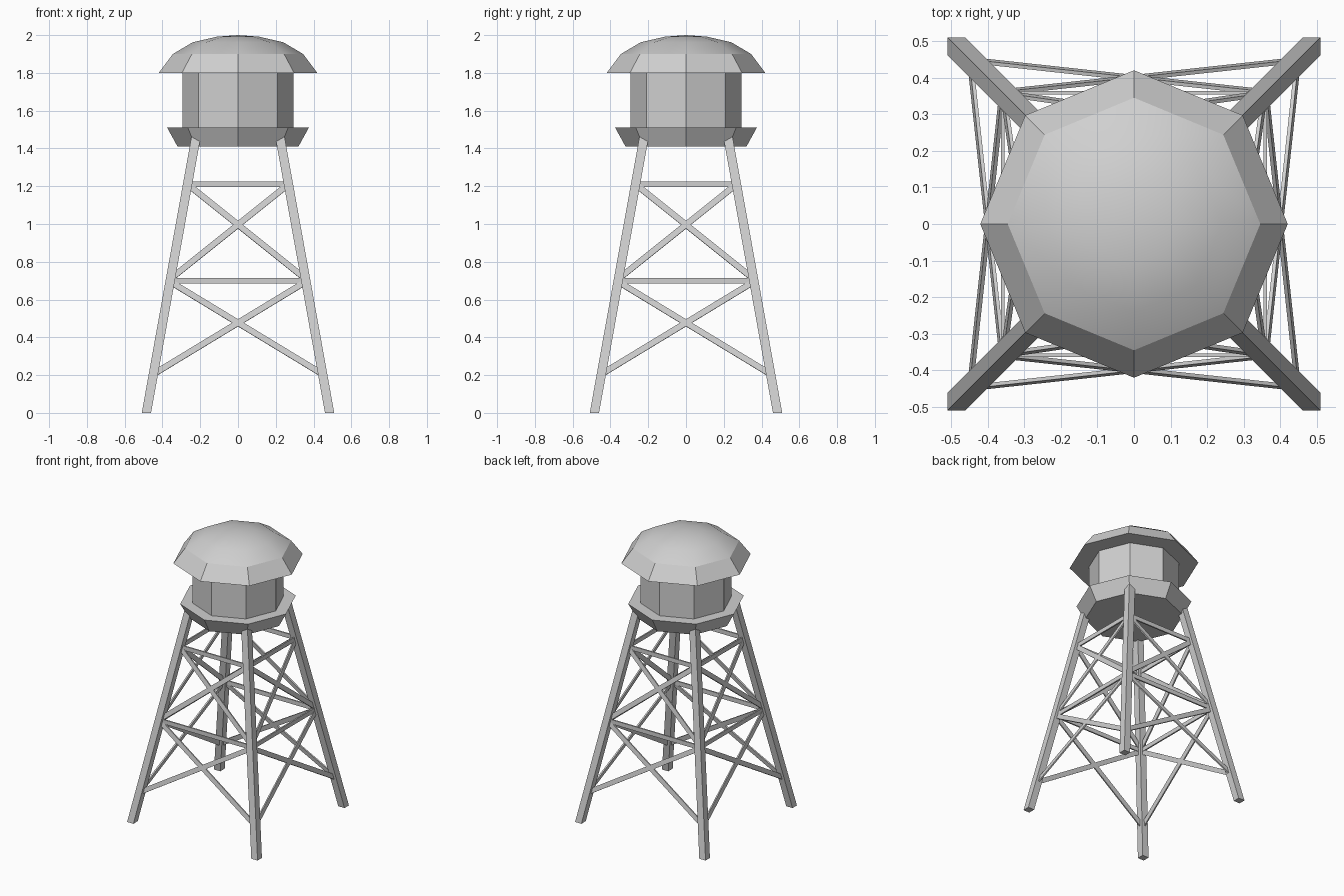
import bpy, bmesh
from math import cos, sin, pi
from mathutils import Vector, Matrix

cube = bpy.data.objects.get("Cube")
if cube:
    bpy.data.objects.remove(cube, do_unlink=True)

GREY = (0.63, 0.63, 0.63, 1)
mat = bpy.data.materials.new("light_grey")
mat.use_nodes = True
mat.diffuse_color = GREY
mat.node_tree.nodes["Principled BSDF"].inputs["Base Color"].default_value = GREY

SIDES = 8
BASE, SLOPE, HALF = 0.485, 0.18, 0.0245   # leg centre at ground, inward lean, half width


def finish(name, bm):
    bmesh.ops.recalc_face_normals(bm, faces=bm.faces)
    me = bpy.data.meshes.new(name)
    bm.to_mesh(me)
    bm.free()
    me.materials.append(mat)
    ob = bpy.data.objects.new(name, me)
    bpy.context.collection.objects.link(ob)
    return ob


def octagon_body(name, profile, smooth_above=None):
    """Closed eight-sided body from (radius, height) pairs; the part above a height is smooth."""
    bm = bmesh.new()
    rings = []
    for r, z in profile:
        if r == 0:
            rings.append([bm.verts.new((0, 0, z))])
        else:
            rings.append([bm.verts.new((r * cos(2 * pi * i / SIDES), r * sin(2 * pi * i / SIDES), z))
                          for i in range(SIDES)])
    for lo, hi in zip(rings, rings[1:]):
        for i in range(SIDES):
            j = (i + 1) % SIDES
            top = [hi[0]] if len(hi) == 1 else [hi[j], hi[i]]
            bm.faces.new([lo[i], lo[j]] + top)
    for ring in (rings[0], rings[-1]):
        if len(ring) > 1:
            bm.faces.new(ring)
    if smooth_above is not None:
        for f in bm.faces:
            f.smooth = f.calc_center_median().z > smooth_above
        for e in bm.edges:
            e.smooth = any(v.co.z > smooth_above + 0.001 for v in e.verts)
    return finish(name, bm)


def leg_offset(z):
    return BASE - SLOPE * z


def leg(name, sx, sy, top=1.49):
    """Square post sheared toward the tank."""
    bm = bmesh.new()
    bmesh.ops.create_cube(bm, size=2)
    for v in bm.verts:
        z = top if v.co.z > 0 else 0
        c = leg_offset(z)
        v.co = (sx * c + v.co.x * HALF, sy * c + v.co.y * HALF, z)
    finish(name, bm)


def brace(name, x0, z0, x1, z1, turn, lean, width=0.032, depth=0.01):
    """Thin bar between two points of a tower side."""
    a = Vector((x0, -leg_offset(z0), z0))
    b = Vector((x1, -leg_offset(z1), z1))
    along = (b - a).normalized()
    normal = Vector((0, -1, SLOPE if lean else 0)).normalized()
    across = normal.cross(along).normalized()
    bm = bmesh.new()
    bmesh.ops.create_cube(bm, size=1)
    for v in bm.verts:
        v.co = ((a + b) / 2 + along * v.co.x * (b - a).length
                + across * v.co.y * width + normal * v.co.z * depth)
    bm.transform(Matrix.Rotation(turn, 4, 'Z'))
    finish(name, bm)


# Tank, roof and tray
octagon_body("tank_tray", [(0.32, 1.41), (0.375, 1.51)])
octagon_body("tank", [(0.295, 1.505), (0.295, 1.805)])
octagon_body("roof", [(0.42, 1.8), (0.345, 1.9), (0.24, 1.962), (0.11, 1.992), (0, 2.0)],
             smooth_above=1.9)

# Four legs
for sx, side in ((1, "left"), (-1, "right")):
    for sy, end in ((-1, "front"), (1, "back")):
        leg(f"{end}_{side}_leg", sx, sy)

# Bracing on each tower side
for k, side in enumerate(("front", "left", "back", "right")):
    turn = k * pi / 2
    for level, z in (("lower", 0.7), ("upper", 1.21)):
        x = leg_offset(z)
        brace(f"{side}_{level}_rail", -x, z, x, z, turn, False, width=0.03)
    for level, zb, zt in (("lower", 0.205, 0.695), ("upper", 0.71, 1.21)):
        xb, xt = leg_offset(zb), leg_offset(zt)
        for s, word in ((1, "rising"), (-1, "falling")):
            brace(f"{side}_{level}_{word}_brace", -s * xb, zb, s * xt, zt, turn, True)
